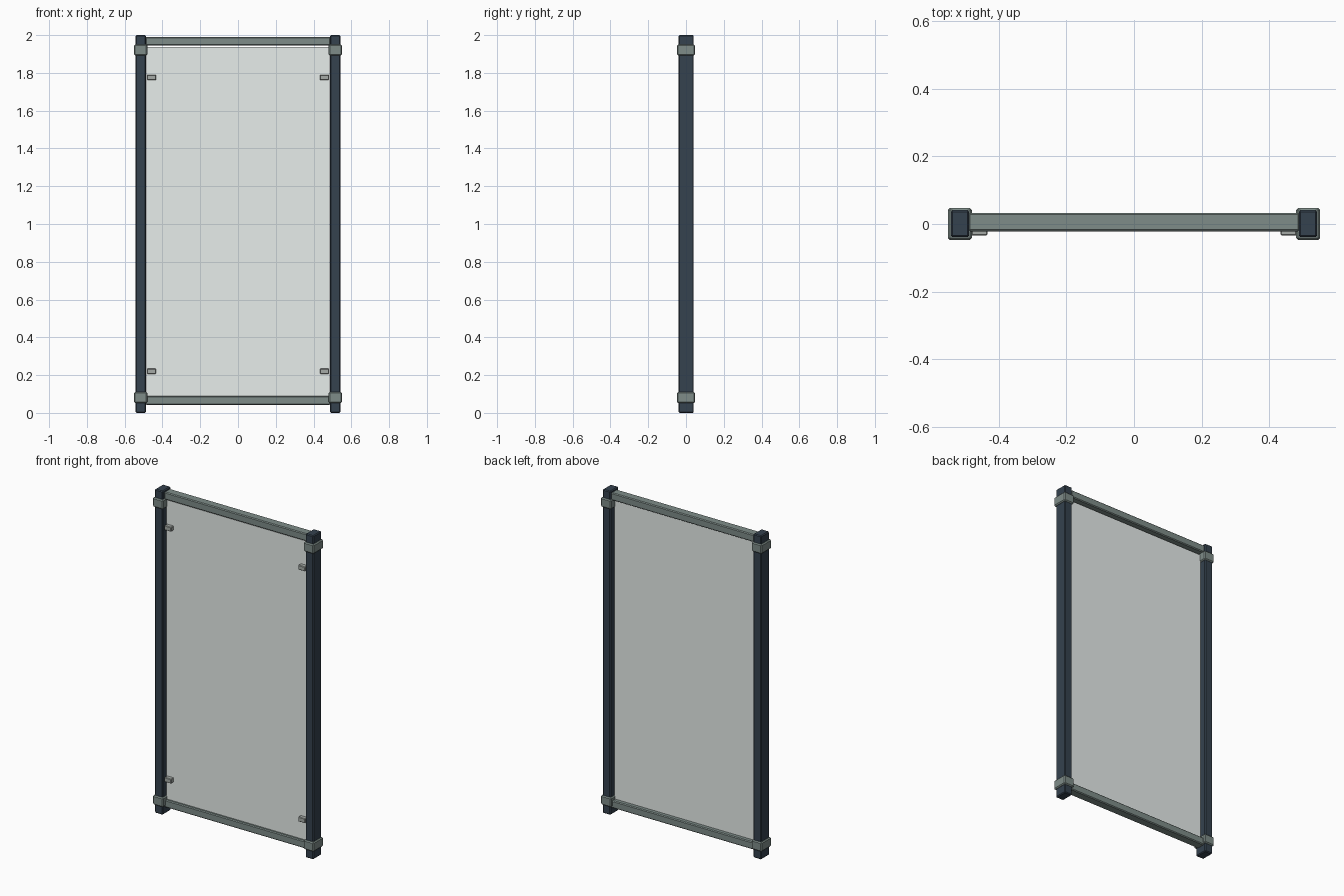
import bpy

if "Cube" in bpy.data.objects:
    bpy.data.objects.remove(bpy.data.objects["Cube"])

# Materials
def material(name, rgba):
    m = bpy.data.materials.new(name)
    m.diffuse_color = rgba
    m.use_nodes = True
    m.node_tree.nodes["Principled BSDF"].inputs["Base Color"].default_value = m.diffuse_color
    return m

dark = material("dark_post_paint", (0.035, 0.054, 0.077, 1))
metal = material("grey_green_metal", (0.21, 0.265, 0.25, 1))
light = material("pale_clip_metal", (0.38, 0.41, 0.39, 1))
glass = material("pale_glass", (0.80, 0.85, 0.83, 0.4))

# Box given by its x, y and z ranges, with chamfered edges
def box(name, x, y, z, mat, bevel=0.0):
    ranges = (x, y, z)
    bpy.ops.mesh.primitive_cube_add(size=1, location=[sum(r) / 2 for r in ranges])
    o = bpy.context.object
    o.name = name
    o.scale = [abs(r[1] - r[0]) for r in ranges]
    bpy.ops.object.transform_apply(location=False, rotation=False, scale=True)
    o.data.materials.append(mat)
    if bevel:
        b = o.modifiers.new("chamfer", 'BEVEL')
        b.width = bevel
        b.segments = 1
    return o

rail_heights = {"bottom": (0.043, 0.089), "top": (1.944, 1.99)}
clamp_heights = {"bottom": (0.052, 0.11), "top": (1.892, 1.95)}
clip_heights = {"bottom": (0.206, 0.234), "top": (1.762, 1.79)}

# Uprights with their corner clamps and panel clips
for side, s in (("left", -1), ("right", 1)):
    box(f"{side}_post", (s * 0.488, s * 0.542), (-0.039, 0.041), (0, 2), dark, 0.005)
    for level in ("bottom", "top"):
        box(f"{level}_{side}_clamp", (s * 0.48, s * 0.55), (-0.048, 0.048),
            clamp_heights[level], metal, 0.006)
        box(f"{level}_{side}_clip", (s * 0.434, s * 0.481), (-0.034, -0.006),
            clip_heights[level], light, 0.003)

# Cross rails
for level, z in rail_heights.items():
    box(f"{level}_rail", (-0.49, 0.49), (-0.022, 0.033), z, metal, 0.005)

# Thin clear panel
box("panel", (-0.484, 0.484), (-0.006, 0.006), (0.083, 1.937), glass)
